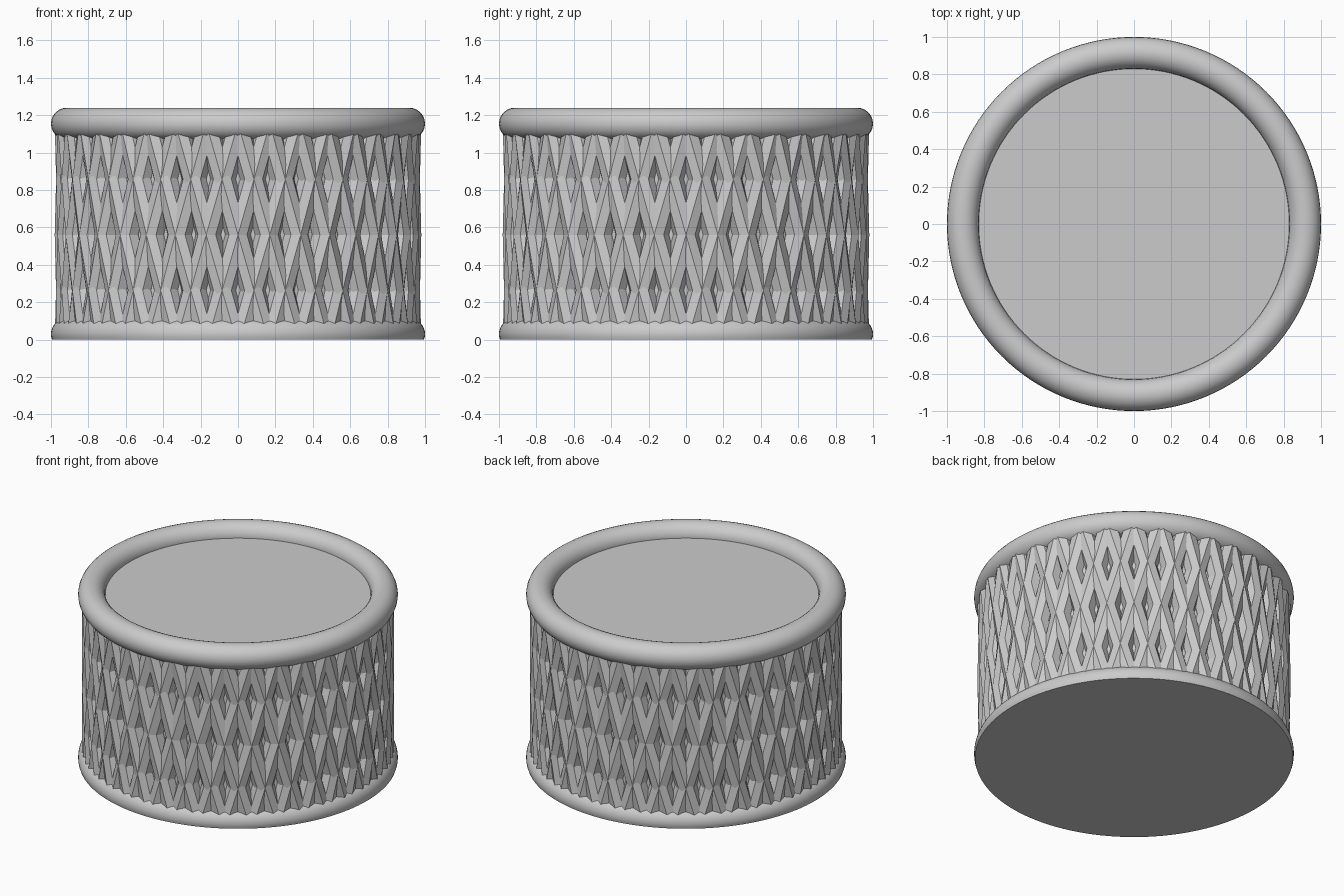
import bpy, bmesh
from math import sin, cos, pi, radians

cube = bpy.data.objects.get("Cube")
if cube:
    bpy.data.objects.remove(cube, do_unlink=True)

RING_R, TUBE_R = 0.915, 0.085      # rim rings
TOP_Z, FOOT_Z = 1.155, 0.03        # ring centre heights
STRANDS, STRAND_R, STRAND_RING = 36, 0.068, 0.912
MID_Z, HALF_H, TWIST = 0.561, 0.594, radians(10)

grey = bpy.data.materials.new("plain grey")
grey.use_nodes = True
grey.diffuse_color = (0.6, 0.6, 0.6, 1)
grey.node_tree.nodes["Principled BSDF"].inputs["Base Color"].default_value = (0.6, 0.6, 0.6, 1)


def finish(name, bm, smooth=False):
    bmesh.ops.recalc_face_normals(bm, faces=bm.faces)
    mesh = bpy.data.meshes.new(name)
    bm.to_mesh(mesh)
    bm.free()
    mesh.materials.append(grey)
    obj = bpy.data.objects.new(name, mesh)
    bpy.context.collection.objects.link(obj)
    if smooth:
        bpy.ops.object.select_all(action='DESELECT')
        obj.select_set(True)
        bpy.context.view_layer.objects.active = obj
        bpy.ops.object.shade_smooth_by_angle(angle=radians(35))
    return obj


def lathe(name, profile, closed=False, steps=128):
    """Spin (radius, height) points around the z axis."""
    bm = bmesh.new()
    verts = [bm.verts.new((r, 0, z)) for r, z in profile]
    edges = [bm.edges.new(pair) for pair in zip(verts, verts[1:])]
    if closed:
        edges.append(bm.edges.new((verts[-1], verts[0])))
    bmesh.ops.spin(bm, geom=verts + edges, cent=(0, 0, 0), axis=(0, 0, 1),
                   angle=2 * pi, steps=steps)
    bmesh.ops.remove_doubles(bm, verts=bm.verts, dist=0.0001)
    return finish(name, bm, smooth=True)


def arc(z, start, end, count):
    """Points on the ring's round section, angles in degrees."""
    angles = [radians(start + (end - start) * i / count) for i in range(count + 1)]
    return [(RING_R + TUBE_R * cos(a), z + TUBE_R * sin(a)) for a in angles]


def strands(name, direction):
    """Octagonal bars leaning one way around the drum, in two straight runs."""
    bm = bmesh.new()
    for k in range(STRANDS):
        loops = []
        for z in (0.005, MID_Z, TOP_Z):
            turn = 2 * pi * k / STRANDS - pi / 2 + direction * TWIST * (z - MID_Z) / HALF_H
            loop = []
            for i in range(8):
                u = STRAND_RING + STRAND_R * cos(i * pi / 4)
                v = STRAND_R * sin(i * pi / 4)
                loop.append(bm.verts.new((u * cos(turn) - v * sin(turn),
                                          u * sin(turn) + v * cos(turn), z)))
            loops.append(loop)
        for low, high in zip(loops, loops[1:]):
            for i in range(8):
                j = (i + 1) % 8
                bm.faces.new((low[i], low[j], high[j], high[i]))
        bm.faces.new(loops[0][::-1])
        bm.faces.new(loops[-1])
    return finish(name, bm)


# Solid drum behind the lattice, with the flat top panel
lathe("drum_core", [(0, 0.01), (0.91, 0.01), (0.91, TOP_Z), (0, TOP_Z)])

# Crossing bars of the lattice
strands("lattice_right_leaning", 1)
strands("lattice_left_leaning", -1)

# Full round rim on top
lathe("top_rim", arc(TOP_Z, 0, 345, 23), closed=True)

# Foot ring, cut flat by the base
foot = [p for p in arc(FOOT_Z, -20, 180, 20) if p[1] > 0.003]
lathe("foot_ring_and_base", [(0, 0), (0.994, 0)] + foot)
